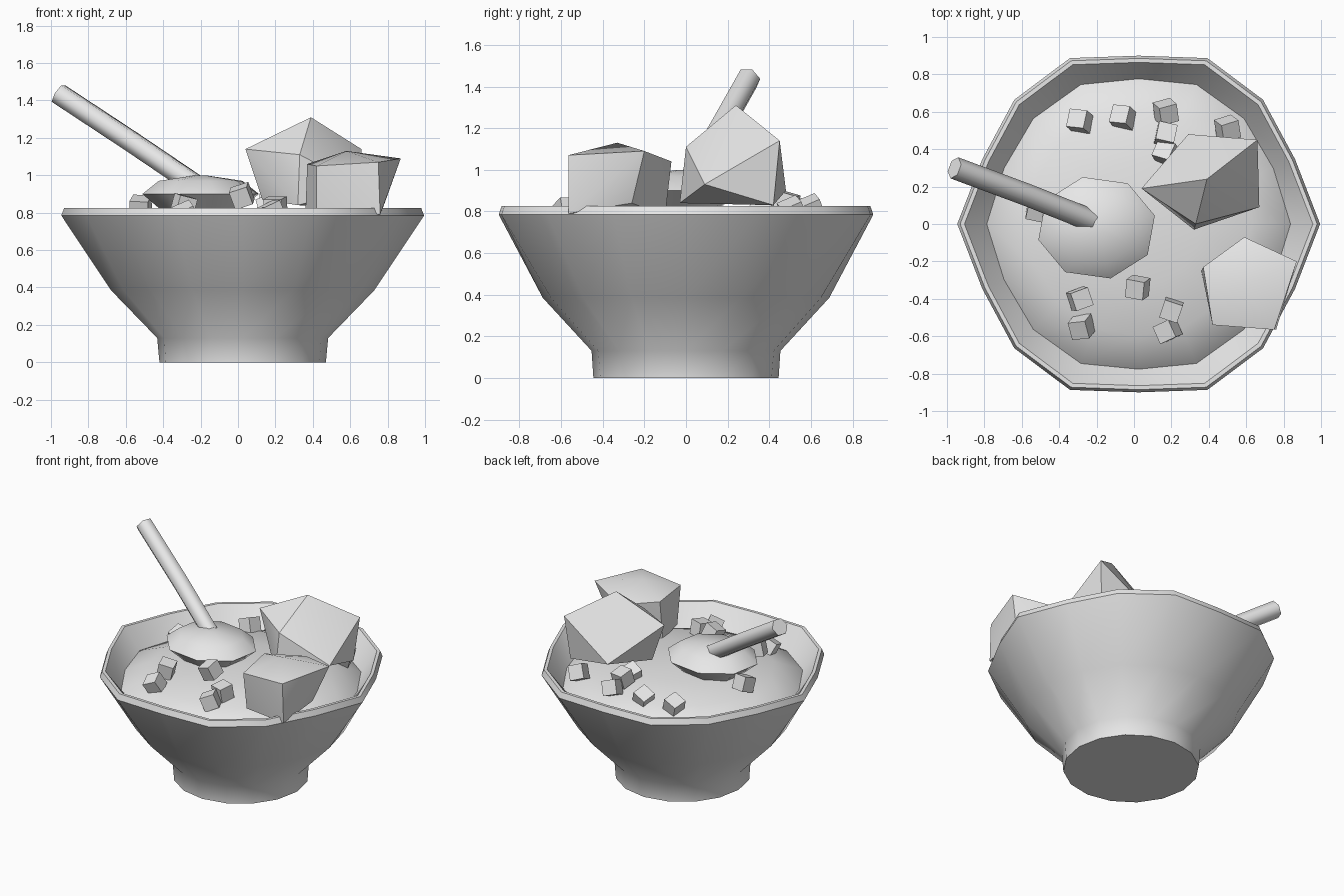
import bpy, bmesh, random
from math import sin, cos, pi, radians
from mathutils import Vector, Matrix, Euler

cube = bpy.data.objects.get("Cube")
if cube:
    bpy.data.objects.remove(cube, do_unlink=True)

grey = bpy.data.materials.new("light_grey")
grey.use_nodes = True
grey.diffuse_color = (0.8, 0.8, 0.8, 1)
grey.node_tree.nodes["Principled BSDF"].inputs["Base Color"].default_value = (0.8, 0.8, 0.8, 1)


def finish(name, bm, angle=35):
    """Turn a bmesh into a shaded, coloured object."""
    bmesh.ops.recalc_face_normals(bm, faces=bm.faces)
    mesh = bpy.data.meshes.new(name)
    bm.to_mesh(mesh)
    bm.free()
    mesh.materials.append(grey)
    obj = bpy.data.objects.new(name, mesh)
    bpy.context.collection.objects.link(obj)
    bpy.ops.object.select_all(action='DESELECT')
    obj.select_set(True)
    bpy.context.view_layer.objects.active = obj
    bpy.ops.object.shade_smooth_by_angle(angle=radians(angle))
    return obj


def loft(name, rings, angle=35, cap_start=True, cap_end=True):
    """Skin a list of equally long point rings and cap the ends."""
    bm = bmesh.new()
    loops = [[bm.verts.new(p) for p in ring] for ring in rings]
    n = len(loops[0])
    for a, b in zip(loops, loops[1:]):
        for i in range(n):
            j = (i + 1) % n
            bm.faces.new((a[i], a[j], b[j], b[i]))
    if cap_start:
        bm.faces.new(loops[0])
    if cap_end:
        bm.faces.new(loops[-1])
    return finish(name, bm, angle)


def hull(name, points):
    """Faceted chunk wrapped around its corner points."""
    bm = bmesh.new()
    for p in points:
        bm.verts.new(p)
    res = bmesh.ops.convex_hull(bm, input=bm.verts)
    loose = [v for v in bm.verts if not v.link_faces]
    bmesh.ops.delete(bm, geom=loose, context='VERTS')
    return finish(name, bm, 32)


# Uneven handmade outline: rim radius for each step around a quarter
QUARTER = [0.97, 0.905, 0.94, 0.96, 0.9]
RIM = [QUARTER[min(k % 8, 8 - k % 8)] for k in range(16)]


def bowl_ring(radius, z, uneven):
    ring = []
    for k, rim in enumerate(RIM):
        r = radius * (1 + uneven * (rim / 0.93 - 1))
        t = k * pi / 8
        ring.append((0.025 + r * cos(t), r * sin(t), z))
    return ring


# Bowl: foot, flaring wall, rim and inner wall
bowl_profile = [(0.445, 0, 0), (0.455, 0.13, 0.1), (0.695, 0.385, 0.3), (0.93, 0.785, 1),
                (0.915, 0.825, 1), (0.893, 0.825, 1), (0.79, 0.68, 0.6), (0.6, 0.45, 0.3)]
loft("bowl", [bowl_ring(*p) for p in bowl_profile], 40)

# Domed filling
filling_profile = [(0.8, 0.67, 0.6), (0.79, 0.685, 0.6), (0.6, 0.765, 0.3),
                   (0.33, 0.812, 0), (0.05, 0.825, 0)]
loft("filling", [bowl_ring(*p) for p in filling_profile], 40)

# Scoop: eight-sided dome resting on the filling
scoop_profile = [(0.2, 0.8), (0.32, 0.9), (0.23, 0.97), (0.04, 0.998)]
loft("scoop", [[(-0.2 + r * cos((k + 0.3) * pi / 4), -0.02 + 0.87 * r * sin((k + 0.3) * pi / 4), z)
                for k in range(8)] for r, z in scoop_profile], 35)

# Bent handle
path = [Vector(p) for p in [(-0.23, 0.02, 0.95), (-0.57, 0.155, 1.18), (-0.96, 0.3, 1.437)]]
handle_rings = []
for i, p in enumerate(path):
    d = (path[min(i + 1, 2)] - path[max(i - 1, 0)]).normalized()
    side = d.cross(Vector((0, 0, 1))).normalized()
    up = side.cross(d)
    handle_rings.append([p + 0.06 * (side * cos(k * pi / 3) + up * sin(k * pi / 3))
                         for k in range(6)])
loft("handle", handle_rings, 62)

# Two large chunks
hull("large_chunk_back", [
    (0.04, 0.19, 1.14), (0.39, 0.24, 1.31), (0.66, 0.45, 1.14), (0.29, 0.48, 0.9),
    (0.63, 0.42, 0.83), (0.67, 0.09, 0.93), (0.32, -0.03, 0.84), (0.33, 0.0, 1.11),
    (0.13, 0.2, 0.87)])
hull("large_chunk_front", [
    (0.37, -0.23, 1.06), (0.59, -0.07, 1.04), (0.87, -0.2, 1.09), (0.75, -0.565, 1.07),
    (0.42, -0.54, 1.05), (0.58, -0.33, 1.13), (0.36, -0.25, 0.78), (0.76, -0.565, 0.79),
    (0.42, -0.5, 0.78), (0.78, -0.26, 0.84), (0.6, -0.1, 0.78)])

# Small diced cubes scattered over the filling
random.seed(4)
spots = [(-0.29, 0.55, 0.79), (-0.06, 0.57, 0.79), (0.17, 0.6, 0.81), (0.17, 0.48, 0.84),
         (0.17, 0.38, 0.83), (0.5, 0.51, 0.8), (0.02, -0.34, 0.89), (-0.29, -0.4, 0.84),
         (-0.28, -0.55, 0.79), (0.2, -0.46, 0.83), (0.18, -0.57, 0.8), (-0.52, 0.08, 0.83)]
for i, spot in enumerate(spots):
    tilt = Euler([random.uniform(-0.5, 0.5) for _ in range(3)]).to_matrix().to_4x4()
    bm = bmesh.new()
    bmesh.ops.create_cube(bm, size=0.1, matrix=Matrix.Translation(spot) @ tilt)
    finish("small_cube_%d" % (i + 1), bm)
